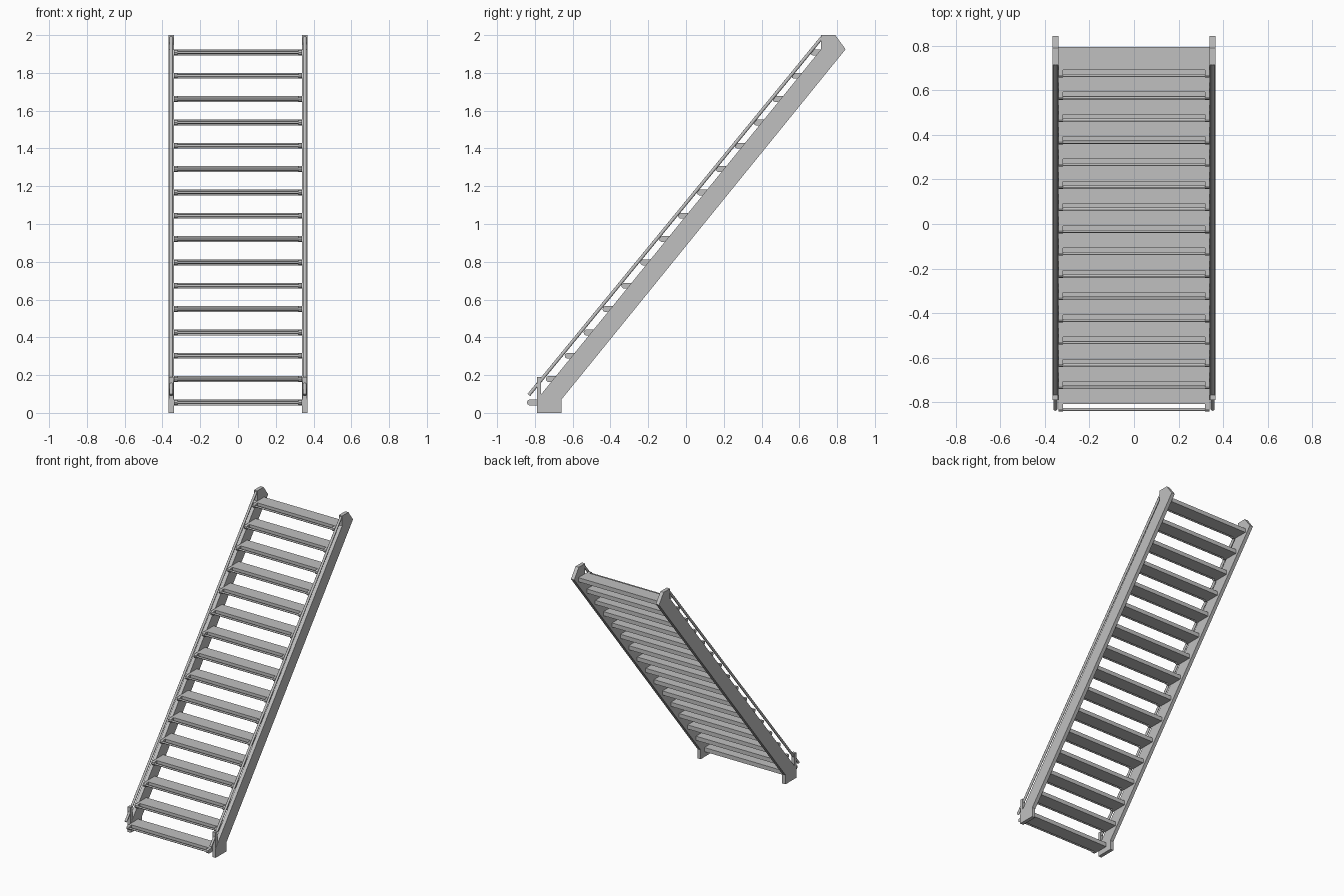
import bpy, bmesh
from mathutils import Vector

cube = bpy.data.objects.get("Cube")
if cube:
    bpy.data.objects.remove(cube, do_unlink=True)

grey = bpy.data.materials.new("light grey paint")
grey.use_nodes = True
colour = (0.53, 0.53, 0.53, 1)
grey.diffuse_color = colour
grey.node_tree.nodes["Principled BSDF"].inputs["Base Color"].default_value = colour


def finish(name, bm):
    bmesh.ops.recalc_face_normals(bm, faces=bm.faces)
    mesh = bpy.data.meshes.new(name)
    bm.to_mesh(mesh)
    bm.free()
    mesh.materials.append(grey)
    obj = bpy.data.objects.new(name, mesh)
    bpy.context.collection.objects.link(obj)
    return obj


def prism(name, profile, x0, x1):
    """Extrude a (y, z) side profile from x0 to x1."""
    bm = bmesh.new()
    face = bm.faces.new([bm.verts.new((x0, y, z)) for y, z in profile])
    ext = bmesh.ops.extrude_face_region(bm, geom=[face])
    verts = [g for g in ext["geom"] if isinstance(g, bmesh.types.BMVert)]
    bmesh.ops.translate(bm, vec=(x1 - x0, 0, 0), verts=verts)
    return finish(name, bm)


def rod(name, a, b, radius, sides):
    a, b = Vector(a), Vector(b)
    bm = bmesh.new()
    bmesh.ops.create_cone(bm, cap_ends=True, segments=sides, radius1=radius,
                          radius2=radius, depth=(b - a).length)
    turn = (b - a).to_track_quat("Z", "Y").to_matrix().to_4x4()
    turn.translation = (a + b) / 2
    bmesh.ops.transform(bm, matrix=turn, verts=bm.verts)
    obj = finish(name, bm)
    bpy.context.view_layer.objects.active = obj
    obj.select_set(True)
    bpy.ops.object.shade_smooth_by_angle(angle=0.9)
    obj.select_set(False)
    return obj


def box_profile(y0, y1, z0, z1):
    return [(y0, z0), (y1, z0), (y1, z1), (y0, z1)]


INNER, OUTER = 0.34, 0.367
stringer = [(-0.79, 0), (-0.66, 0), (-0.66, 0.07), (0.845, 1.925),
            (0.79, 2), (0.715, 2), (0.715, 1.925), (-0.79, 0.07)]

# Sloping side beams with their handrails and foot posts
for side, s in (("left", 1), ("right", -1)):
    prism(side + "_stringer", stringer, s * INNER, s * OUTER)
    prism(side + "_foot_post", box_profile(-0.79, -0.768, 0.06, 0.19),
          s * (INNER + 0.001), s * (OUTER - 0.001))
    x = s * (INNER + OUTER) / 2
    rod(side + "_handrail", (x, -0.832, 0.095), (x, 0.72, 1.988), 0.009, 12)

# Treads: slab, rounded end brackets and a thin nosing bar ahead of a slot
for i in range(16):
    y, z = -0.842 + i * 0.1, 0.04 + i * 0.1235
    tag = "_" + str(i + 1)
    prism("tread" + tag, box_profile(y + 0.034, y + 0.137, z, z + 0.031),
          -INNER, INNER)
    bracket = [(y + 0.035, z), (y + 0.035, z + 0.031), (y + 0.012, z + 0.031),
               (y + 0.003, z + 0.025), (y, z + 0.0155),
               (y + 0.003, z + 0.006), (y + 0.012, z)]
    for side, s in (("left", 1), ("right", -1)):
        prism(side + "_tread_bracket" + tag, bracket, s * 0.32, s * INNER)
    rod("nosing_bar" + tag, (-0.322, y + 0.009, z + 0.0155),
        (0.322, y + 0.009, z + 0.0155), 0.007, 8)
